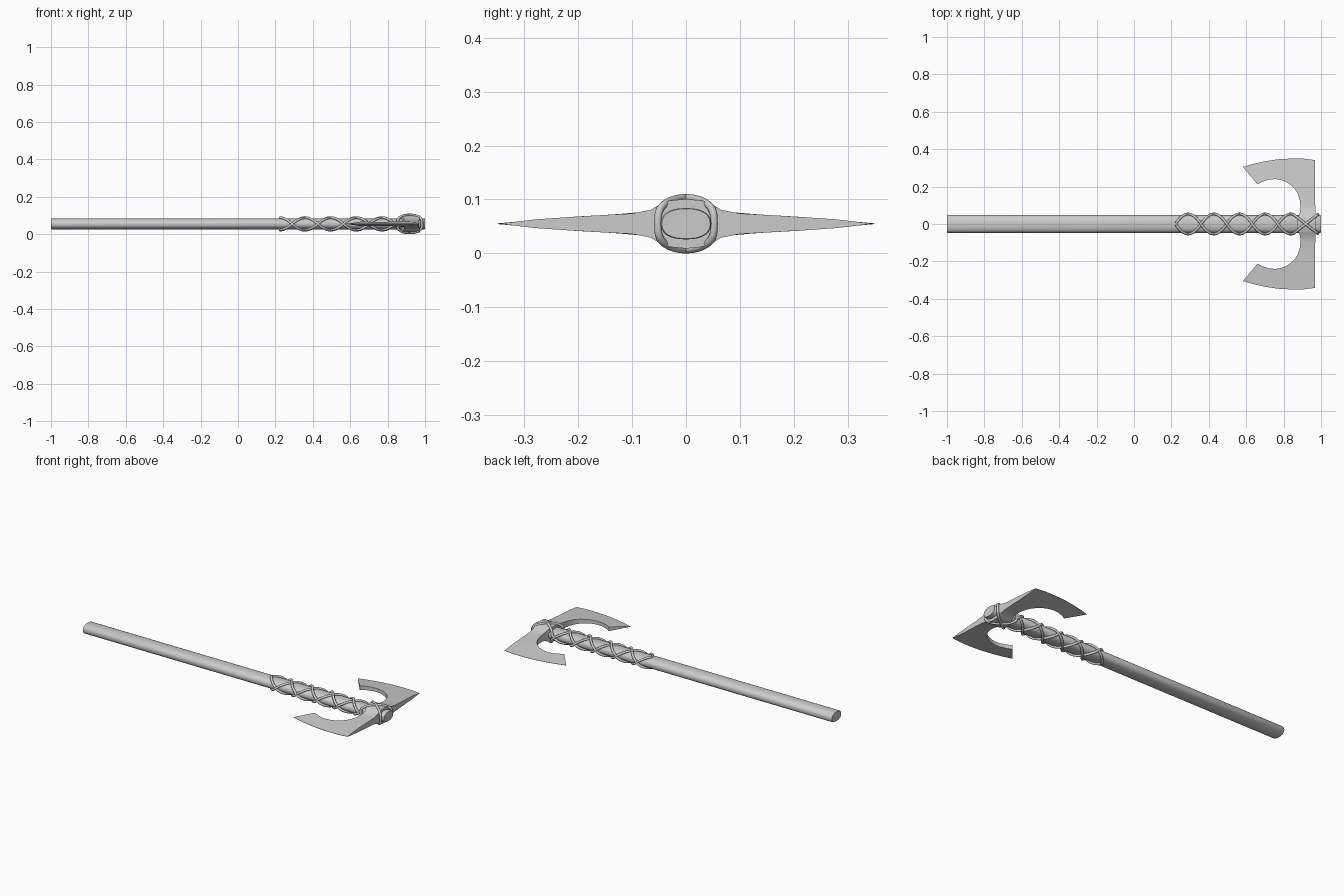
import bpy, bmesh, math

if "Cube" in bpy.data.objects:
    bpy.data.objects.remove(bpy.data.objects["Cube"])

ZC = 0.055  # height of the handle axis


def spow(v, e):
    return math.copysign(abs(v) ** e, v)


def add_object(name, bm, angle=35):
    bmesh.ops.recalc_face_normals(bm, faces=bm.faces)
    me = bpy.data.meshes.new(name)
    bm.to_mesh(me)
    bm.free()
    ob = bpy.data.objects.new(name, me)
    bpy.context.collection.objects.link(ob)
    bpy.ops.object.select_all(action='DESELECT')
    ob.select_set(True)
    bpy.context.view_layer.objects.active = ob
    bpy.ops.object.shade_smooth_by_angle(angle=math.radians(angle))
    return ob


def cord(name, pts, radius, closed=False):
    cu = bpy.data.curves.new(name, 'CURVE')
    cu.dimensions = '3D'
    cu.bevel_depth = radius
    cu.bevel_resolution = 2
    cu.use_fill_caps = True
    sp = cu.splines.new('POLY')
    sp.points.add(len(pts) - 1)
    for p, co in zip(sp.points, pts):
        p.co = (*co, 1)
    sp.use_cyclic_u = closed
    sp.use_smooth = True
    ob = bpy.data.objects.new(name, cu)
    bpy.context.collection.objects.link(ob)


# Handle: long shaft with a squarish oval section
bm = bmesh.new()
N = 32
rings = []
for x, s in ((-1, 0.95), (-0.996, 1), (0.996, 1), (1, 0.95)):
    ring = []
    for i in range(N):
        a = 2 * math.pi * i / N
        ring.append(bm.verts.new((x, 0.047 * s * spow(math.cos(a), 0.85),
                                  ZC + 0.029 * s * spow(math.sin(a), 0.85))))
    rings.append(ring)
for r0, r1 in zip(rings, rings[1:]):
    for i in range(N):
        j = (i + 1) % N
        bm.faces.new((r0[i], r0[j], r1[j], r1[i]))
bm.faces.new(rings[0])
bm.faces.new(rings[-1])
add_object("handle", bm)

# Axe head: ribs from the inner notch to the outer edge, thickness from a profile over y
PROFILE = [(0, .046), (.03, .043), (.05, .035), (.065, .026), (.1, .019),
           (.2, .0135), (.28, .008), (.345, .0006), (1, .0006)]


def thickness(y):
    for (y0, h0), (y1, h1) in zip(PROFILE, PROFILE[1:]):
        if y <= y1:
            return h0 + (h1 - h0) * (y - y0) / (y1 - y0)


# (inner x, inner y, outer x, outer y)
RIBS = [(.87, 0, .972, 0), (.875, .03, .972, .03), (.883, .05, .971, .05),
        (.888, .065, .97, .065), (.89, .09, .969, .10), (.887, .125, .968, .16),
        (.876, .16, .967, .22), (.863, .183, .967, .28), (.843, .205, .967, .342),
        (.815, .224, .91, .349), (.787, .235, .84, .35), (.757, .24, .77, .346),
        (.725, .238, .70, .335), (.692, .228, .64, .322), (.66, .213, .582, .305)]
STEPS = (0, 0.35, 0.7, 1)
bm = bmesh.new()
top, bot = [], []
for k, (xi, yi, xo, yo) in enumerate(RIBS):
    rows = ([], [])
    for t in STEPS:
        x, y = xi + (xo - xi) * t, yi + (yo - yi) * t
        h = thickness(y)
        if k >= 8:
            h = thickness(yi) * (1 - t) + 0.0006 * t
        for row, s in zip(rows, (1, -1)):
            row.append(bm.verts.new((x, y, ZC + s * h)))
    top.append(rows[0])
    bot.append(rows[1])
M = len(STEPS)
for k in range(len(RIBS) - 1):
    for g in (top, bot):
        for j in range(M - 1):
            bm.faces.new((g[k][j], g[k][j + 1], g[k + 1][j + 1], g[k + 1][j]))
    for j in (0, M - 1):
        bm.faces.new((top[k][j], top[k + 1][j], bot[k + 1][j], bot[k][j]))
for j in range(M - 1):
    bm.faces.new((top[-1][j], top[-1][j + 1], bot[-1][j + 1], bot[-1][j]))
head = add_object("axe_head", bm, 30)
mod = head.modifiers.new("mirror", 'MIRROR')
mod.use_axis = (False, True, False)
mod.use_clip = True

# Lacing: four crossing helical cords along the upper handle
X0, X1, PITCH = 0.225, 0.86, 0.274
for d in (1, -1):
    for ph in (0, math.pi):
        pts = []
        for i in range(111):
            x = X0 + (X1 - X0) * i / 110
            a = d * 2 * math.pi * (x - 0.29) / PITCH + ph
            pts.append((x, 0.054 * spow(math.cos(a), 0.9),
                        ZC + (0.033 + 0.001 * d) * spow(math.sin(a), 0.9)))
        cord("handle_lacing", pts, 0.007)

# Binding: two tilted loops crossing over the head
for s in (1, -1):
    pts = []
    for i in range(64):
        a = 2 * math.pi * i / 64
        pts.append((0.918 + s * 0.066 * math.sin(a), 0.052 * math.sin(a),
                    ZC + 0.048 * spow(math.cos(a), 0.6)))
    cord("head_binding", pts, 0.007, True)
